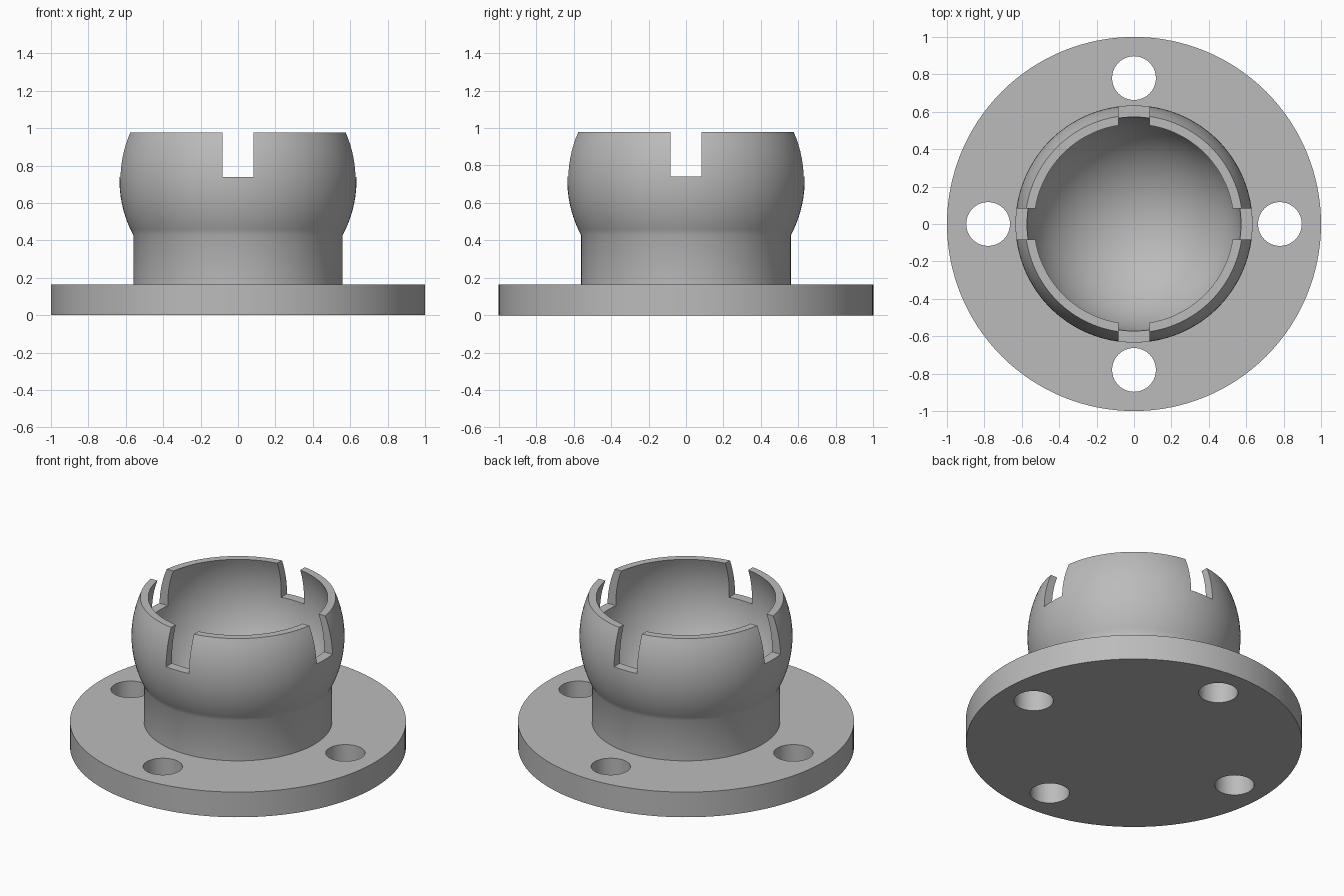
import bpy, bmesh
from math import sin, cos, pi, asin, sqrt, radians

if "Cube" in bpy.data.objects:
    bpy.data.objects.remove(bpy.data.objects["Cube"])

SEGMENTS = 128
FLANGE_TOP, RIM_Z = 0.165, 0.978

grey = bpy.data.materials.new("plain_grey")
grey.use_nodes = True
colour = (0.5, 0.5, 0.5, 1)
grey.diffuse_color = colour
grey.node_tree.nodes["Principled BSDF"].inputs["Base Color"].default_value = colour


def finish(name, bm):
    mesh = bpy.data.meshes.new(name)
    bmesh.ops.recalc_face_normals(bm, faces=bm.faces)
    bm.to_mesh(mesh)
    bm.free()
    obj = bpy.data.objects.new(name, mesh)
    bpy.context.collection.objects.link(obj)
    mesh.materials.append(grey)
    return obj


def lathe(name, profile):
    """Revolve an (r, z) profile that starts and ends on the axis."""
    bm = bmesh.new()
    verts = [bm.verts.new((r, 0, z)) for r, z in profile]
    edges = [bm.edges.new(pair) for pair in zip(verts, verts[1:])]
    bmesh.ops.spin(bm, geom=verts + edges, cent=(0, 0, 0), axis=(0, 0, 1),
                   angle=2 * pi, steps=SEGMENTS, use_merge=True)
    bmesh.ops.remove_doubles(bm, verts=bm.verts, dist=1e-5)
    return finish(name, bm)


def arc(radius, centre_z, start, end, steps):
    """Points on a sphere profile between two elevation angles."""
    angles = [start + (end - start) * i / steps for i in range(steps + 1)]
    return [(radius * cos(a), centre_z + radius * sin(a)) for a in angles]


def cut(target, cutter):
    cutter.hide_render = True
    mod = target.modifiers.new("cut", "BOOLEAN")
    mod.operation, mod.solver, mod.object = "DIFFERENCE", "EXACT", cutter
    bpy.context.view_layer.objects.active = target
    bpy.ops.object.modifier_apply(modifier=mod.name)
    bpy.data.objects.remove(cutter)


# Round flange
flange = lathe("flange", [(0, 0), (1, 0), (1, FLANGE_TOP), (0, FLANGE_TOP)])

# Neck and ball socket with a spherical cavity
neck_r, ball_r, ball_z = 0.56, 0.634, 0.725
cup_r, cup_z = 0.573, 0.77
neck_z = ball_z - sqrt(ball_r ** 2 - neck_r ** 2)
outside = arc(ball_r, ball_z, asin((neck_z - ball_z) / ball_r),
              asin((RIM_Z - ball_z) / ball_r), 16)
inside = arc(cup_r, cup_z, asin((RIM_Z - cup_z) / cup_r), -pi / 2, 32)
inside[-1] = (0, cup_z - cup_r)
socket = lathe("ball_socket", [(0, FLANGE_TOP - 0.02), (neck_r, FLANGE_TOP - 0.02)]
               + outside + inside)

# Four bolt holes
for i in range(4):
    bm = bmesh.new()
    bmesh.ops.create_cone(bm, cap_ends=True, segments=64, radius1=0.117,
                          radius2=0.117, depth=1)
    hole = finish("hole_cutter", bm)
    hole.location = (0.78 * cos(i * pi / 2), 0.78 * sin(i * pi / 2), 0)
    cut(flange, hole)

# Four rim notches, cut by two crossing bars
for size in ((2, 0.166, 1), (0.166, 2, 1)):
    bm = bmesh.new()
    bmesh.ops.create_cube(bm, size=1)
    bmesh.ops.scale(bm, vec=size, verts=bm.verts)
    bar = finish("notch_cutter", bm)
    bar.location.z = 0.74 + 0.5
    cut(socket, bar)

# Smooth curved walls, crisp edges
bpy.ops.object.select_all(action="DESELECT")
for part in (flange, socket):
    part.select_set(True)
bpy.context.view_layer.objects.active = socket
bpy.ops.object.shade_smooth_by_angle(angle=radians(30))
